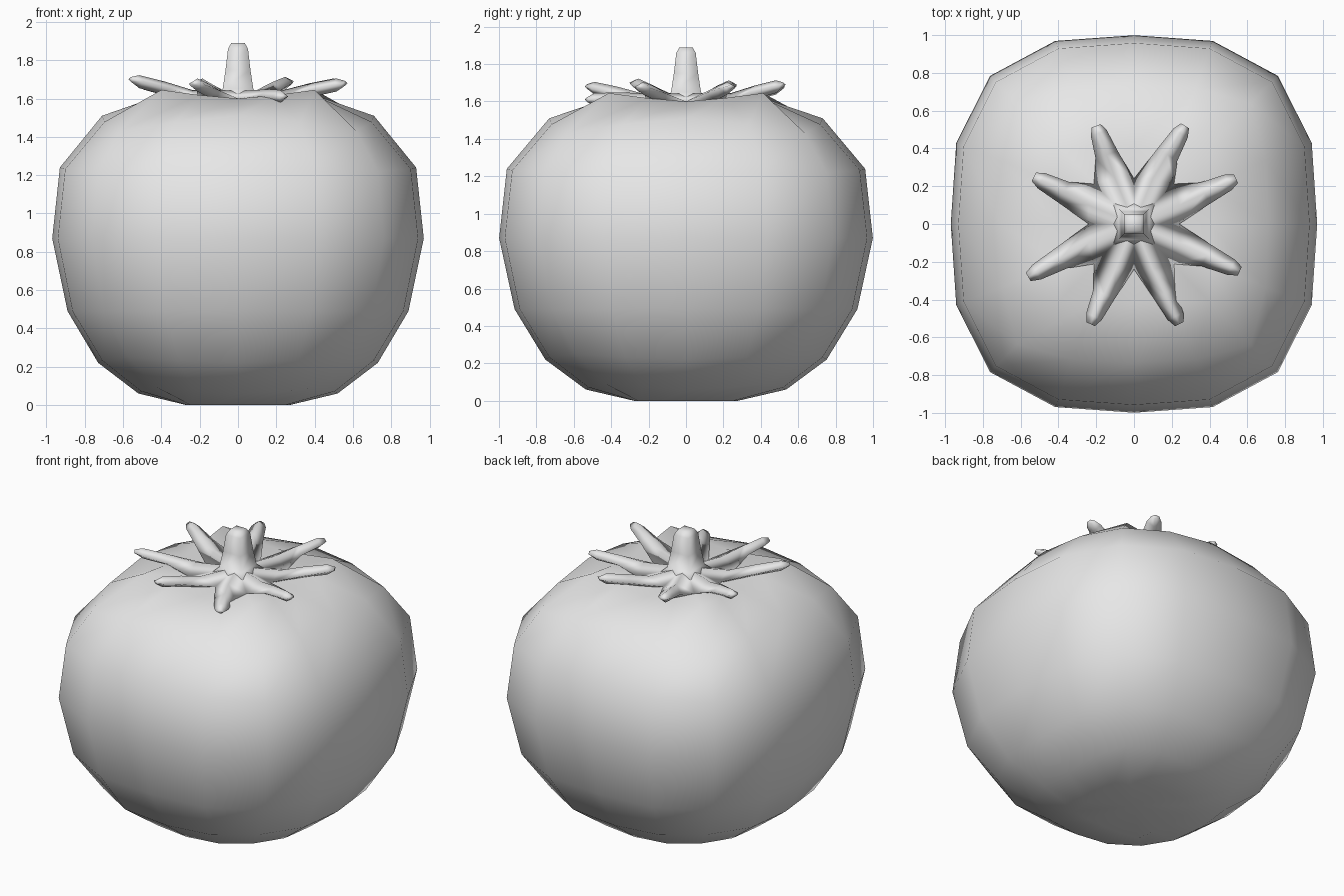
import bpy, bmesh
from math import cos, sin, radians
from mathutils import Vector

if "Cube" in bpy.data.objects:
    bpy.data.objects.remove(bpy.data.objects["Cube"])

grey = bpy.data.materials.new("plain_grey")
grey.use_nodes = True
grey.diffuse_color = (0.8, 0.8, 0.8, 1)
grey.node_tree.nodes["Principled BSDF"].inputs["Base Color"].default_value = (0.8, 0.8, 0.8, 1)


def finish(bm, name):
    bmesh.ops.recalc_face_normals(bm, faces=bm.faces)
    for f in bm.faces:
        f.smooth = True
    mesh = bpy.data.meshes.new(name)
    bm.to_mesh(mesh)
    bm.free()
    mesh.materials.append(grey)
    obj = bpy.data.objects.new(name, mesh)
    bpy.context.collection.objects.link(obj)


def bridge(bm, a, b):
    n = len(a)
    for i in range(n):
        bm.faces.new((a[i], a[(i + 1) % n], b[(i + 1) % n], b[i]))


def fan(bm, ring, point):
    tip = bm.verts.new(point)
    for i in range(len(ring)):
        bm.faces.new((ring[i], ring[(i + 1) % len(ring)], tip))


def lerp(a, b, t):
    return a + (b - a) * t


def rounded_square(r, z, square, lift):
    """Sixteen points; square goes from round to square, lift moves the corners in z."""
    p, q, c = lerp(0.43, 0.5, square), lerp(0.97, 1, square), lerp(0.785, 1, square)
    quarter = [(1, 0, 0), (q, p, 0.4), (c, c, 1), (p, q, 0.4)]
    points = []
    for k in range(4):
        for x, y, t in quarter:
            for _ in range(k):
                x, y = -y, x
            points.append(Vector((x * r, y * r * 1.03, z + lift * t)))
    return points


# Fruit body: rounded-square rings, with four raised lobes around the top dip
body_rings = [
    (0.27, 0.0, 0.6, 0.0), (0.52, 0.06, 0.1, 0.03), (0.73, 0.22, 0, 0.03),
    (0.89, 0.49, 0, 0.0), (0.97, 0.87, 0, 0.0), (0.93, 1.24, 0, -0.02),
    (0.71, 1.51, 0.4, -0.08), (0.40, 1.60, 1, 0.045),
]
bm = bmesh.new()
rings = [[bm.verts.new(p) for p in rounded_square(*r)] for r in body_rings]
for a, b in zip(rings, rings[1:]):
    bridge(bm, a, b)
fan(bm, rings[0], (0, 0, 0.02))
fan(bm, rings[-1], (0, 0, 1.55))
finish(bm, "fruit_body")

# Leafy crown: eight leaves of diamond section joined to one hub
tips = [(0.54, 0.24, 1.68), (0.27, 0.52, 1.69), (-0.20, 0.52, 1.68), (-0.53, 0.25, 1.69),
        (-0.56, -0.28, 1.70), (-0.23, -0.53, 1.68), (0.24, -0.53, 1.61), (0.56, -0.25, 1.68)]
bm = bmesh.new()
notches, ridges, keels = [], [], []
for k in range(8):
    a = radians(45 * k)
    r = 0.30 if k % 2 else 0.24
    notches.append(bm.verts.new((r * cos(a), r * sin(a), 1.60)))
    a += radians(22.5)
    ridges.append(bm.verts.new((0.26 * cos(a), 0.26 * sin(a), 1.645)))
    keels.append(bm.verts.new((0.26 * cos(a), 0.26 * sin(a), 1.57)))
top = bm.verts.new((0, 0, 1.64))
under = bm.verts.new((0, 0, 1.55))
for k, tip in enumerate(tips):
    n0, n1 = notches[k], notches[(k + 1) % 8]
    for hub, mid in ((top, ridges[k]), (under, keels[k])):
        bm.faces.new((hub, n0, mid))
        bm.faces.new((hub, mid, n1))
    tip = Vector(tip)
    root = ridges[k].co - Vector((0, 0, 0.03))
    along = tip - root
    side = Vector((along.y, -along.x, 0)).normalized()
    last = [n0, ridges[k], n1, keels[k]]
    # Sections: distance along the leaf, half width, half thickness
    for t, w, h in ((0.45, 0.062, 0.036), (0.86, 0.045, 0.034), (1.0, 0.025, 0.012)):
        c = root + along * t
        ring = [bm.verts.new(p) for p in (c + side * w, c + Vector((0, 0, h)),
                                          c - side * w, c - Vector((0, 0, h)))]
        bridge(bm, last, ring)
        last = ring
    bm.faces.new(last)
finish(bm, "leaf_crown")

# Stem: square taper flaring into the crown
bm = bmesh.new()
last = None
for w, z in ((0.13, 1.60), (0.08, 1.65), (0.065, 1.75), (0.052, 1.86), (0.035, 1.89)):
    ring = [bm.verts.new((x * w, y * w, z)) for x, y in ((1, 1), (-1, 1), (-1, -1), (1, -1))]
    if last:
        bridge(bm, last, ring)
    else:
        bm.faces.new(ring)
    last = ring
bm.faces.new(last)
finish(bm, "stem")
